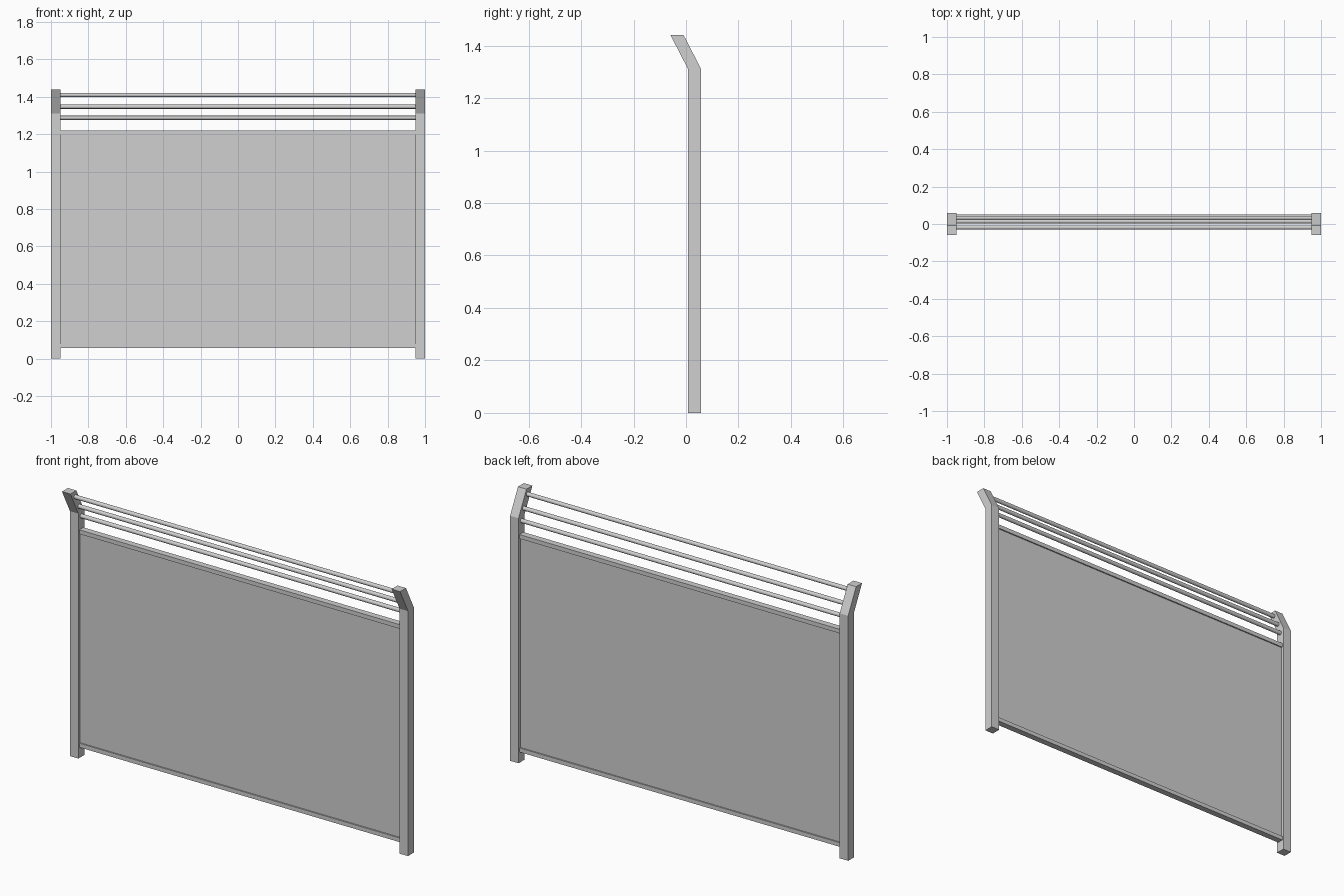
import bpy
import bmesh
import math

if "Cube" in bpy.data.objects:
    bpy.data.objects.remove(bpy.data.objects["Cube"], do_unlink=True)

grey = bpy.data.materials.new("light_grey_metal")
grey.use_nodes = True
colour = (0.63, 0.63, 0.63, 1)
grey.diffuse_color = colour
grey.node_tree.nodes["Principled BSDF"].inputs["Base Color"].default_value = colour

INNER = 0.95          # inner face of the posts
BEND_Z, TOP_Z = 1.31, 1.44
BACK_Y, FRONT_Y, LEAN = 0.058, 0.008, 0.067


def extrude_profile(name, points, x0, x1):
    """Extrude a closed (y, z) outline from x0 to x1."""
    bm = bmesh.new()
    face = bm.faces.new([bm.verts.new((x0, y, z)) for y, z in points])
    side = bmesh.ops.extrude_face_region(bm, geom=[face])["geom"]
    moved = [v for v in side if isinstance(v, bmesh.types.BMVert)]
    bmesh.ops.translate(bm, verts=moved, vec=(x1 - x0, 0, 0))
    bmesh.ops.recalc_face_normals(bm, faces=bm.faces)
    mesh = bpy.data.meshes.new(name)
    bm.to_mesh(mesh)
    bm.free()
    mesh.materials.append(grey)
    obj = bpy.data.objects.new(name, mesh)
    bpy.context.collection.objects.link(obj)
    return obj


def box(name, y0, y1, z0, z1):
    return extrude_profile(name, [(y0, z0), (y1, z0), (y1, z1), (y0, z1)], -INNER, INNER)


# Posts with forward-leaning tops
post = [(FRONT_Y, 0), (BACK_Y, 0), (BACK_Y, BEND_Z), (BACK_Y - LEAN, TOP_Z),
        (FRONT_Y - LEAN, TOP_Z), (FRONT_Y, BEND_Z)]
extrude_profile("left_post", post, INNER, 1)
extrude_profile("right_post", post, -1, -INNER)

# Panel framed by a rail above and below
box("panel", 0.023, 0.043, 0.07, 1.21)
box("bottom_rail", 0.016, 0.05, 0.057, 0.079)
box("top_rail", 0.016, 0.05, 1.198, 1.22)

# Thin round bars following the bend of the posts
middle = (FRONT_Y + BACK_Y) / 2
for name, z in (("lower_bar", 1.288), ("middle_bar", 1.347), ("upper_bar", 1.41)):
    y = middle - LEAN * max(0, z - BEND_Z) / (TOP_Z - BEND_Z)
    bpy.ops.mesh.primitive_cylinder_add(vertices=16, radius=0.011, depth=2 * INNER,
                                        location=(0, y, z), rotation=(0, math.pi / 2, 0))
    bar = bpy.context.object
    bar.name = name
    bar.data.materials.append(grey)
    bpy.ops.object.shade_smooth_by_angle()
